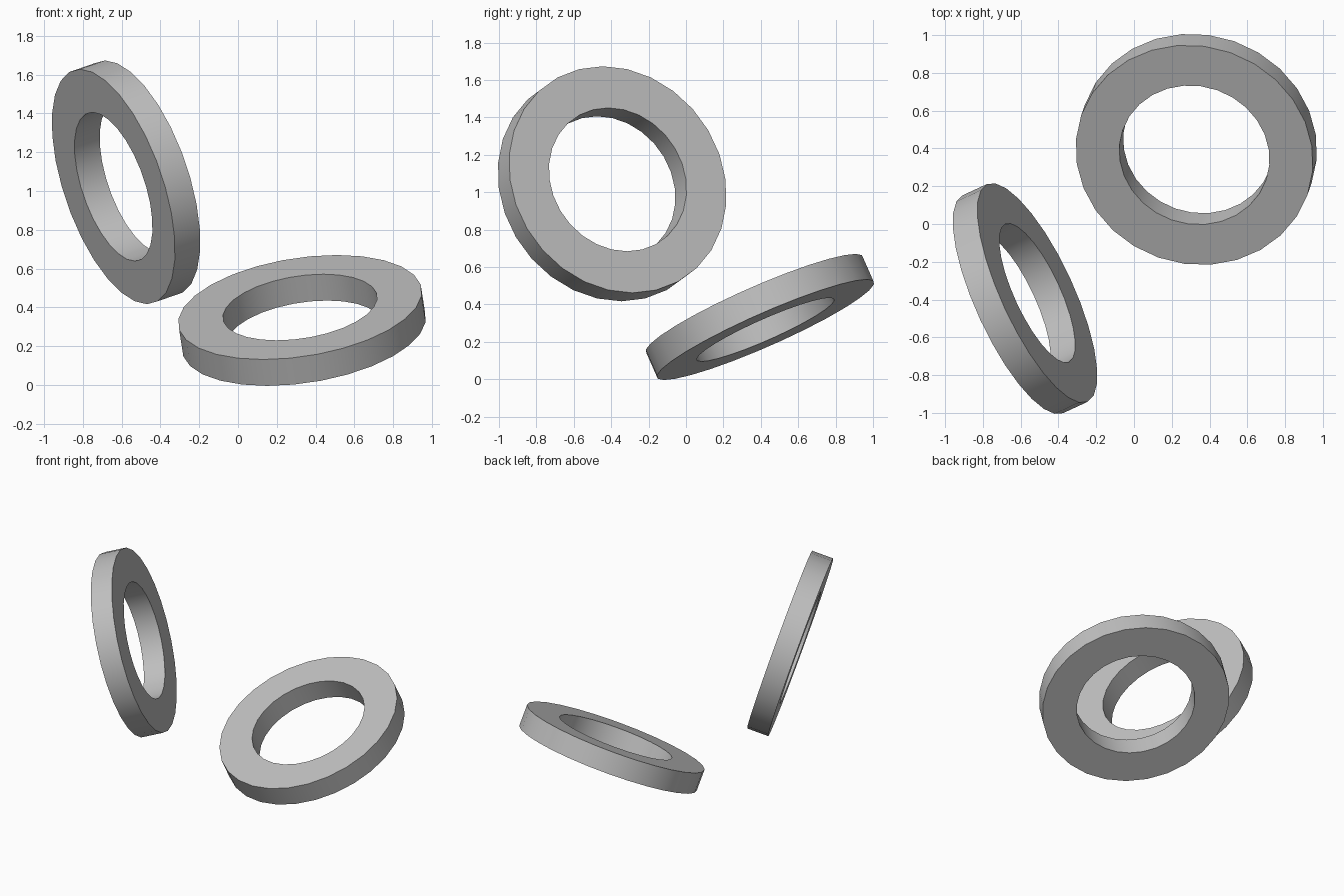
import bpy, bmesh, math
from mathutils import Vector

cube = bpy.data.objects.get("Cube")
if cube:
    bpy.data.objects.remove(cube, do_unlink=True)

OUTER, INNER, THICK, SIDES = 0.635, 0.402, 0.15, 28

# One plain grey for both rings
grey = bpy.data.materials.new("plain grey")
grey.use_nodes = True
colour = (0.53, 0.53, 0.53, 1)
grey.diffuse_color = colour
grey.node_tree.nodes["Principled BSDF"].inputs["Base Color"].default_value = colour


def ring(name, centre, normal):
    """Square-edged flat ring: a rectangle section spun about its axis."""
    bm = bmesh.new()
    h = THICK / 2
    section = [bm.verts.new((r, 0, z)) for r, z in
               ((INNER, -h), (OUTER, -h), (OUTER, h), (INNER, h))]
    edges = [bm.edges.new((section[i], section[(i + 1) % 4])) for i in range(4)]
    bmesh.ops.spin(bm, geom=section + edges, cent=(0, 0, 0), axis=(0, 0, 1),
                   angle=math.tau, steps=SIDES, use_merge=False)
    bmesh.ops.remove_doubles(bm, verts=bm.verts[:], dist=0.0001)
    bmesh.ops.recalc_face_normals(bm, faces=bm.faces[:])
    mesh = bpy.data.meshes.new(name)
    bm.to_mesh(mesh)
    bm.free()
    mesh.materials.append(grey)
    obj = bpy.data.objects.new(name, mesh)
    bpy.context.collection.objects.link(obj)
    obj.location = centre
    obj.rotation_euler = Vector(normal).to_track_quat('Z', 'Y').to_euler()
    # Smooth rims, sharp corners
    bpy.ops.object.select_all(action='DESELECT')
    obj.select_set(True)
    bpy.context.view_layer.objects.active = obj
    bpy.ops.object.shade_smooth_by_angle(angle=math.radians(30))
    return obj


# Low ring lying at a slant, and raised ring standing on edge
ring("lower_ring", (0.33, 0.395, 0.333), (-0.14, -0.40, 0.905))
ring("upper_ring", (-0.577, -0.395, 1.045), (0.865, 0.40, 0.30))
